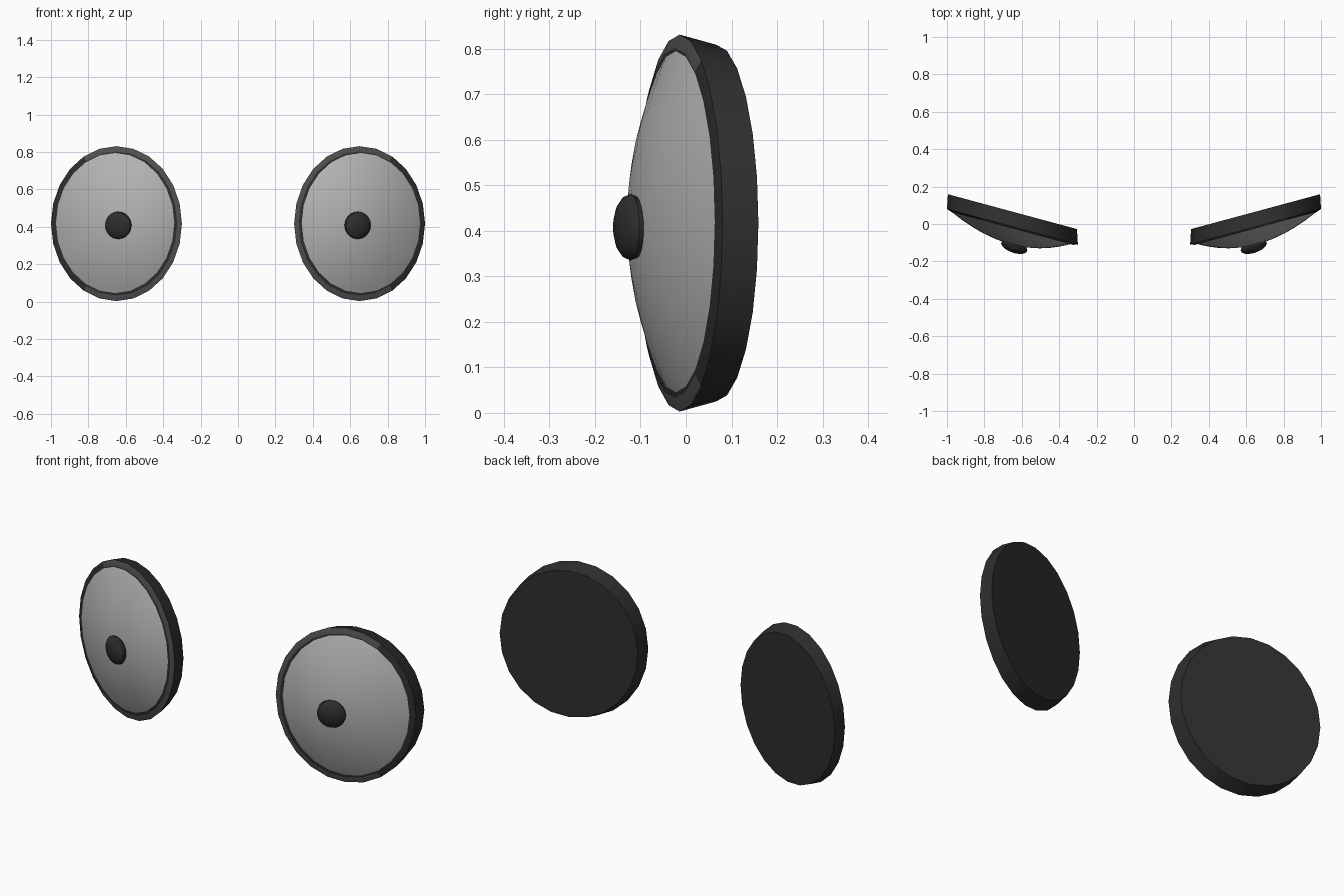
import bpy, bmesh, math

cube = bpy.data.objects.get("Cube")
if cube:
    bpy.data.objects.remove(cube, do_unlink=True)


def material(name, value):
    mat = bpy.data.materials.new(name)
    mat.use_nodes = True
    colour = (value, value, value, 1)
    mat.diffuse_color = colour
    mat.node_tree.nodes["Principled BSDF"].inputs["Base Color"].default_value = colour
    return mat


DARK = material("dark_grey", 0.027)
EDGE = material("medium_grey", 0.08)
PALE = material("pale_grey", 0.45)

SEGMENTS = 24
SLANT = 0.27          # each disc leans back towards its outer side
CENTRE_X, CENTRE_Z = 0.65, 0.417


def loft(name, rings, side, mats, pick=None, centre=(CENTRE_X, CENTRE_Z)):
    """Join slanted elliptical rings (radius x, radius z, y), capping both ends."""
    bm = bmesh.new()
    loops = []
    for rx, rz, y in rings:
        loop = []
        for i in range(SEGMENTS):
            a = math.tau * i / SEGMENTS
            x = centre[0] + rx * math.cos(a)
            loop.append(bm.verts.new((side * x, y + SLANT * (x - CENTRE_X),
                                      centre[1] + rz * math.sin(a))))
        loops.append(loop)
    for k, (a, b) in enumerate(zip(loops, loops[1:])):
        for i in range(SEGMENTS):
            j = (i + 1) % SEGMENTS
            face = bm.faces.new((a[i], a[j], b[j], b[i]))
            if pick:
                face.material_index = pick(k, math.cos(math.tau * (i + 0.5) / SEGMENTS))
    bm.faces.new(loops[0])
    bm.faces.new(loops[-1])
    bmesh.ops.recalc_face_normals(bm, faces=bm.faces)
    mesh = bpy.data.meshes.new(name)
    bm.to_mesh(mesh)
    bm.free()
    for mat in mats:
        mesh.materials.append(mat)
    obj = bpy.data.objects.new(name, mesh)
    bpy.context.collection.objects.link(obj)
    bpy.ops.object.select_all(action="DESELECT")
    obj.select_set(True)
    bpy.context.view_layer.objects.active = obj
    bpy.ops.object.shade_smooth_by_angle(angle=math.radians(30))
    return obj


# Rim: flat back, thick band, narrow front bevel
rim = [(0.345, 0.392, 0.066), (0.35, 0.414, -0.014), (0.325, 0.385, -0.024)]


def rim_colour(band, outward):
    return 1 if band == 1 and outward < 0.5 else 0


# Dome: shallow bulge on the front of the rim
dome = []
for t in (1, 0.97, 0.9, 0.78, 0.62, 0.45, 0.25, 0.08):
    dome.append((0.336 * t, 0.398 * t, -0.013 - 0.098 * (1 - t * t)))

# Button: small flattened ball at the middle of the dome
button = []
for k in range(9):
    a = math.pi * (k + 0.15) / 8.3
    button.append((0.07 * math.sin(a), 0.073 * math.sin(a), -0.119 + 0.034 * math.cos(a)))

for label, side in (("left", 1), ("right", -1)):
    loft(label + "_rim", rim, side, [DARK, EDGE], rim_colour)
    loft(label + "_dome", dome, side, [PALE], centre=(0.657, 0.42))
    loft(label + "_button", button, side, [DARK], centre=(0.64, 0.408))
